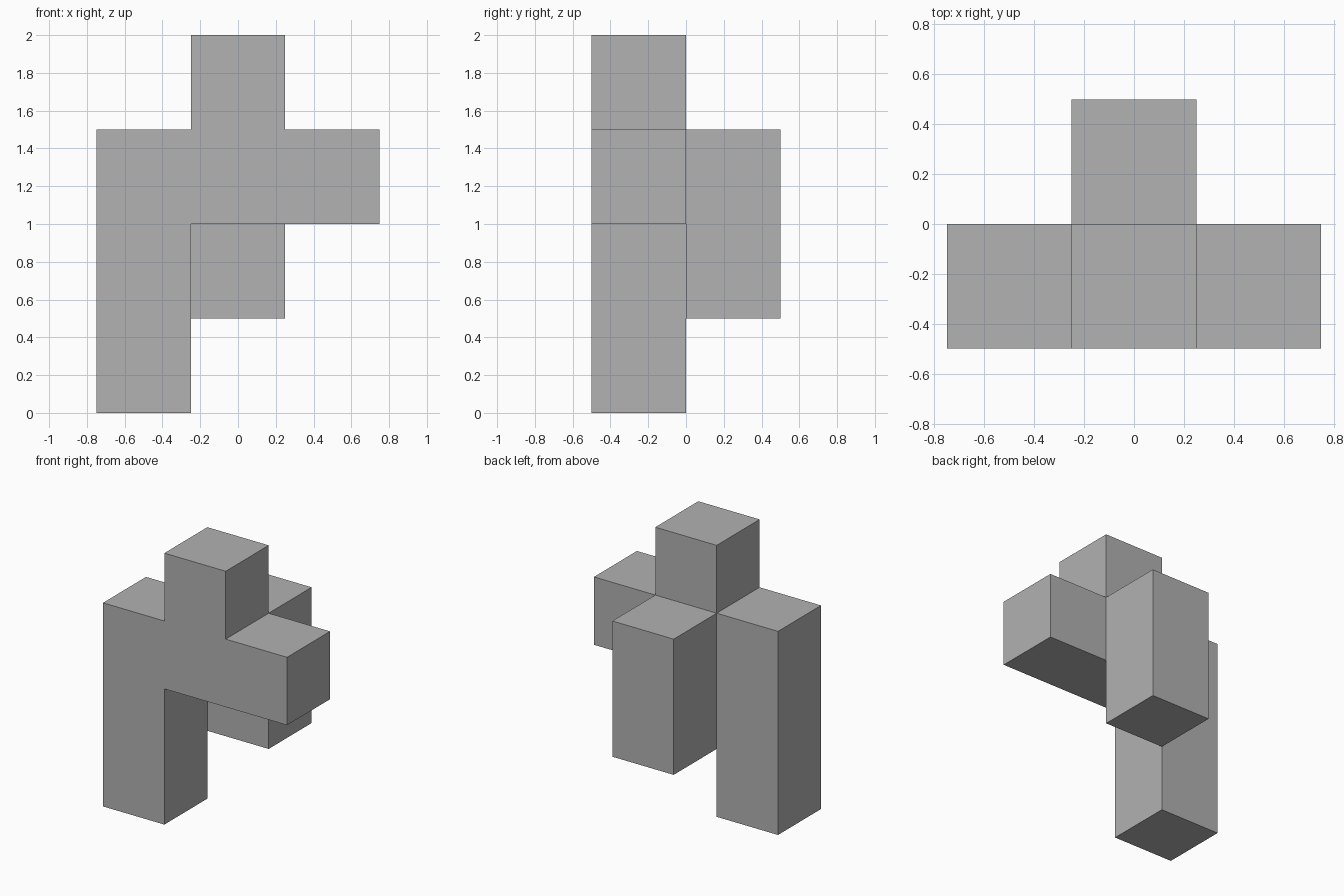
import bpy
import bmesh
from mathutils import Vector

cube = bpy.data.objects.get("Cube")
if cube:
    bpy.data.objects.remove(cube, do_unlink=True)

# Plain grey material
grey = bpy.data.materials.new("plain_grey")
grey.use_nodes = True
colour = (0.445, 0.445, 0.445, 1)
grey.diffuse_color = colour
grey.node_tree.nodes["Principled BSDF"].inputs["Base Color"].default_value = colour

SIZE = 0.5

# Unit cells of the block piece: x column, y row, z layer
leg = [(-1, 0, z) for z in range(3)]
core = [(0, 0, 2), (0, 0, 3)]
arm = [(1, 0, 2)]
back_drop = [(0, 1, 1), (0, 1, 2)]
cells = set(leg + core + arm + back_drop)

# Keep only the cell faces that have no neighbour
bm = bmesh.new()
for cell in sorted(cells):
    centre = Vector((cell[0], cell[1] - 0.5, cell[2] + 0.5)) * SIZE
    made = bmesh.ops.create_cube(bm, size=SIZE)["verts"]
    bmesh.ops.translate(bm, verts=made, vec=centre)
    hidden = []
    for face in {f for v in made for f in v.link_faces}:
        face.normal_update()
        neighbour = tuple(c + round(n) for c, n in zip(cell, face.normal))
        if neighbour in cells:
            hidden.append(face)
    bmesh.ops.delete(bm, geom=hidden, context="FACES")

# Weld the shell and merge the flat areas
bmesh.ops.remove_doubles(bm, verts=bm.verts[:], dist=0.001)
bmesh.ops.dissolve_limit(bm, angle_limit=0.01, verts=bm.verts[:], edges=bm.edges[:])

mesh = bpy.data.meshes.new("block_piece")
bm.to_mesh(mesh)
bm.free()
mesh.materials.append(grey)
piece = bpy.data.objects.new("block_piece", mesh)
bpy.context.collection.objects.link(piece)
